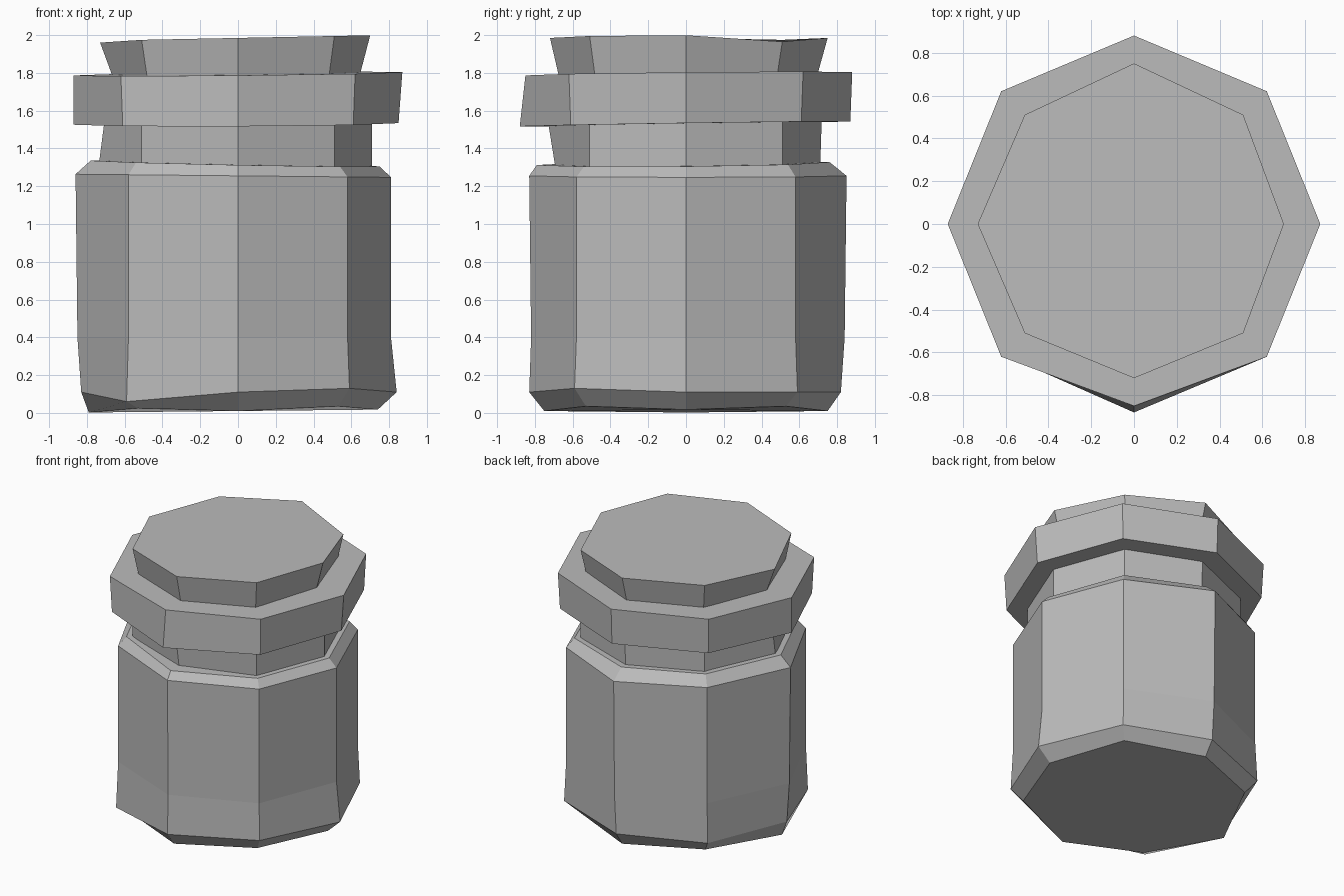
import bpy
import bmesh

SIDES = ("right", "back_right", "back", "back_left",
         "left", "front_left", "front", "front_right")

old_cube = bpy.data.objects.get("Cube")
if old_cube:
    bpy.data.objects.remove(old_cube, do_unlink=True)

stone = bpy.data.materials.new("plain grey")
stone.use_nodes = True
grey = (0.5, 0.5, 0.5, 1)
stone.diffuse_color = grey
stone.node_tree.nodes["Principled BSDF"].inputs["Base Color"].default_value = grey


def octagon(z, reach, diagonal, tilt_x=0, tilt_y=0, lift=None):
    """Hand-cut eight-sided ring: uneven reach per side, slight tilt, corner height lifts."""
    right, back, left, front = reach
    d = diagonal
    lift = lift or {}
    outline = ((right, 0), (d, d), (0, back), (-d, d),
               (-left, 0), (-d, -d), (0, -front), (d, -d))
    return [(x, y, z + tilt_x * x + tilt_y * y + lift.get(side, 0))
            for side, (x, y) in zip(SIDES, outline)]


def loft(name, *rings):
    """Closed flat-faced solid through a stack of rings."""
    bm = bmesh.new()
    loops = [[bm.verts.new(point) for point in ring] for ring in rings]
    for low, high in zip(loops, loops[1:]):
        for i in range(len(SIDES)):
            j = (i + 1) % len(SIDES)
            bm.faces.new((low[i], low[j], high[j], high[i]))
    bm.faces.new(loops[0][::-1])
    bm.faces.new(loops[-1])
    bmesh.ops.recalc_face_normals(bm, faces=bm.faces)
    mesh = bpy.data.meshes.new(name)
    bm.to_mesh(mesh)
    bm.free()
    mesh.materials.append(stone)
    part = bpy.data.objects.new(name, mesh)
    bpy.context.collection.objects.link(part)


# Main body with chamfered foot and shoulder
raised_corners = {side: 0.02 for side in SIDES if "_" in side}
loft("jar_body",
     octagon(0.01, (0.74, 0.75, 0.79, 0.75), 0.53, 0.01, lift=raised_corners),
     octagon(0.11, (0.84, 0.82, 0.83, 0.83), 0.59,
             lift={"front_left": -0.05, "front_right": 0.02}),
     octagon(0.4, (0.81, 0.84, 0.85, 0.82), 0.58),
     octagon(1.255, (0.81, 0.85, 0.86, 0.83), 0.58, -0.01),
     octagon(1.32, (0.75, 0.76, 0.78, 0.79), 0.54, -0.02, 0.01))

# Narrow neck
loft("jar_neck",
     octagon(1.29, (0.71, 0.71, 0.74, 0.69), 0.51),
     octagon(1.6, (0.71, 0.72, 0.7, 0.74), 0.51))

# Wide lid rim
loft("lid_rim",
     octagon(1.53, (0.85, 0.87, 0.87, 0.88), 0.61, 0.005, 0.015),
     octagon(1.795, (0.87, 0.88, 0.87, 0.85), 0.62, 0.01, 0.01))

# Raised top of the lid, flaring upward
loft("lid_top",
     octagon(1.77, (0.64, 0.69, 0.66, 0.67), 0.48),
     octagon(1.985, (0.7, 0.75, 0.73, 0.72), 0.51, 0.02,
             lift={"back_right": -0.03, "left": -0.01}))
